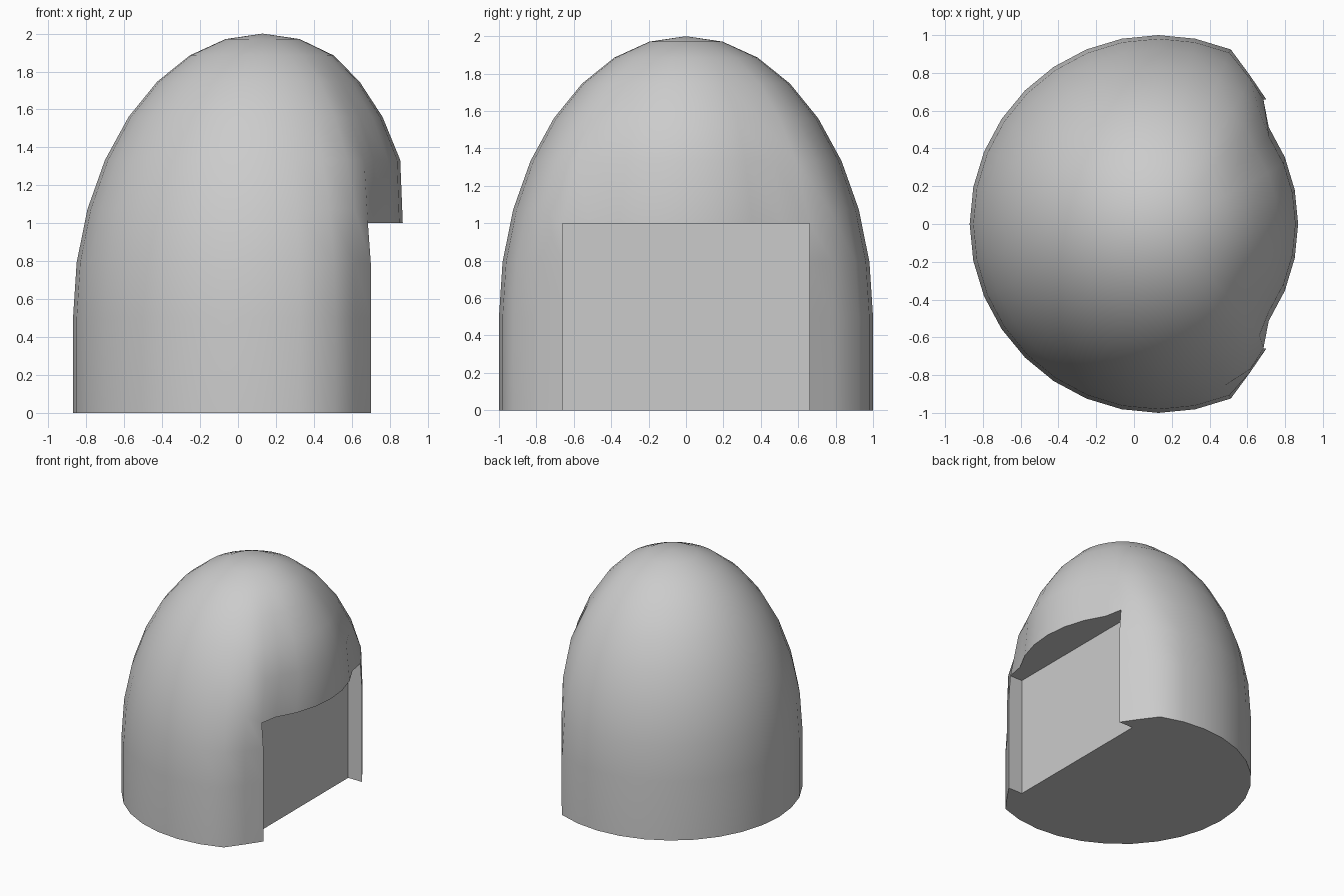
import bpy, bmesh, math

if "Cube" in bpy.data.objects:
    bpy.data.objects.remove(bpy.data.objects["Cube"])

SEG, CX = 32, 0.13
SHIFT = {2: -0.01, 3: -0.045, 4: -0.075, 5: -0.106, 6: -0.185}
FALL = [1, 1, 1, 1, 0.5, 0.15]
WALL_X, TIP = 0.57, (0.70, 0.66)


def shell_point(j, k):
    """Point of the domed shell: column j (-16..15), row k (1..9)."""
    a = 2 * math.pi * j / SEG
    t = math.radians(11.25 * min(k, 8))
    r, z = math.sin(t), 0.5 + 1.5 * math.cos(t)
    if k == 9:
        z = 0
    x, y = CX + r * math.cos(a), r * math.sin(a)
    n = abs(j)
    if n <= 5:
        x += SHIFT.get(k, 0) * FALL[n]
        if k == 6 and n <= 4:
            z = 1.0
        if k >= 6 and n == 4:                 # straight recess corner
            x, y = TIP[0] - (0.015 if k == 6 else 0), math.copysign(TIP[1], j)
        elif k >= 7:                          # flattened beside the recess
            x, y = 0.615, math.copysign(0.785, j)
    return x, y, z


bm = bmesh.new()
apex = bm.verts.new((CX, 0, 2))
outer, inner = {}, {}
for j in range(-16, 16):
    for k in range(1, 10 if abs(j) >= 4 else 7):
        outer[j, k] = bm.verts.new(shell_point(j, k))
for j in range(-4, 5):
    for k in range(6, 10):
        y = outer[j, 6].co.y
        z = (1.0, 0.79, 0.5, 0)[k - 6]
        inner[j, k] = bm.verts.new((WALL_X, y, z))

# Domed shell
for j in range(-16, 16):
    n = j + 1 if j < 15 else -16
    bm.faces.new((apex, outer[j, 1], outer[n, 1]))
    for k in range(1, 9):
        if k >= 6 and -4 <= j < 4:
            continue
        bm.faces.new((outer[j, k], outer[j, k + 1], outer[n, k + 1], outer[n, k]))

# Recess: ledge, back wall and the two side walls
for j in range(-4, 4):
    bm.faces.new((outer[j, 6], inner[j, 6], inner[j + 1, 6], outer[j + 1, 6]))
    for k in range(6, 9):
        bm.faces.new((inner[j, k], inner[j, k + 1], inner[j + 1, k + 1], inner[j + 1, k]))
for j in (-4, 4):
    for k in range(6, 9):
        bm.faces.new((outer[j, k], outer[j, k + 1], inner[j, k + 1], inner[j, k]))

# Flat base
rim = [outer[j, 9] for j in range(4, 16)] + [outer[j, 9] for j in range(-16, -3)]
rim += [inner[j, 9] for j in range(-4, 5)]
bm.faces.new(rim)
bmesh.ops.recalc_face_normals(bm, faces=bm.faces)

mesh = bpy.data.meshes.new("domed_shell")
bm.to_mesh(mesh)
bm.free()
obj = bpy.data.objects.new("domed_shell", mesh)
bpy.context.collection.objects.link(obj)
bpy.context.view_layer.objects.active = obj
obj.select_set(True)
bpy.ops.object.shade_smooth_by_angle(angle=math.radians(50))
